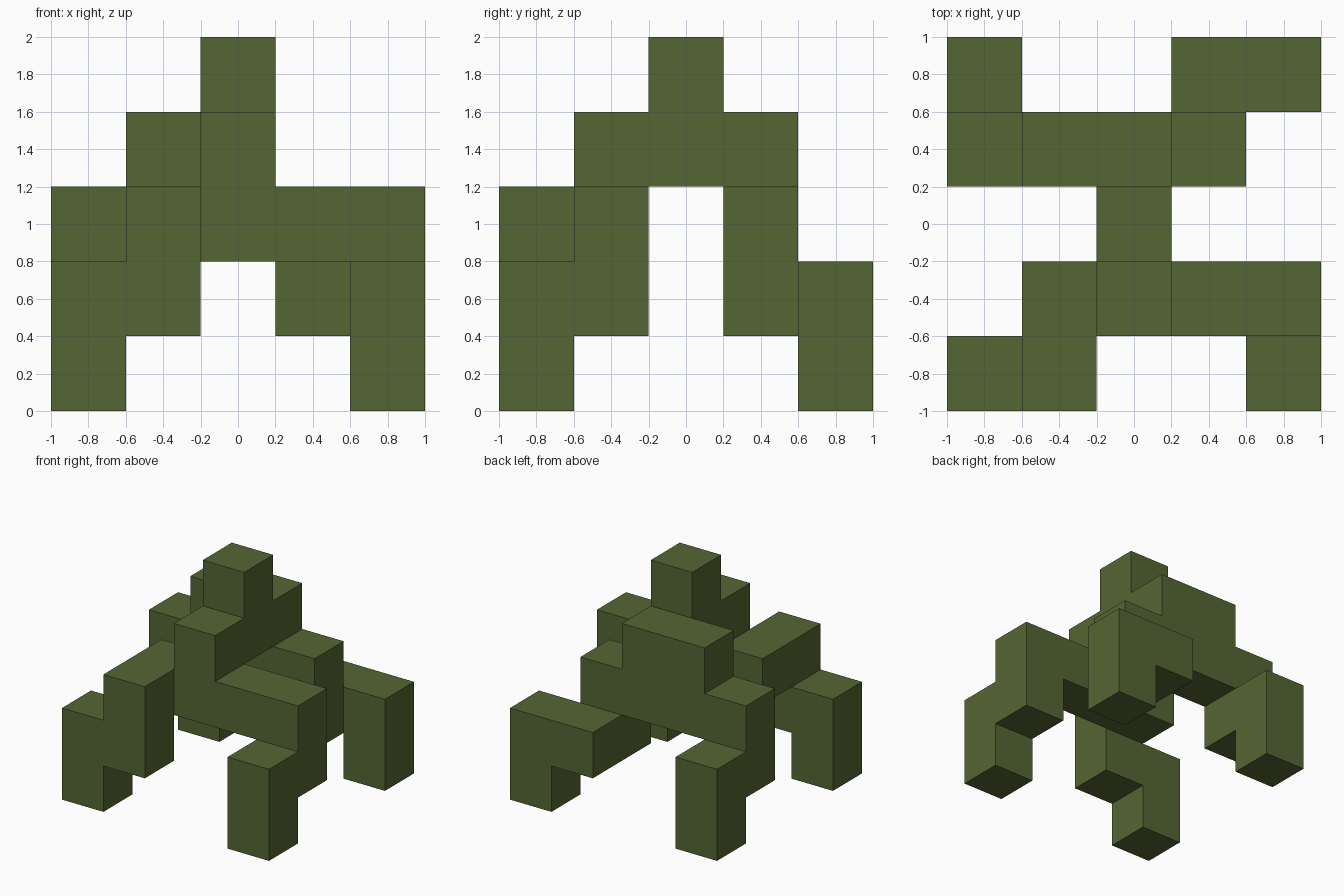
import bpy
import bmesh
from itertools import product
from mathutils import Vector

CELL = 0.4      # edge of one block
HALF = 2.5      # half the grid width, in blocks

old = bpy.data.objects.get("Cube")
if old:
    bpy.data.objects.remove(old, do_unlink=True)

green = bpy.data.materials.new("olive green")
green.use_nodes = True
colour = (0.091, 0.133, 0.033, 1)
green.diffuse_color = colour
shader = next(n for n in green.node_tree.nodes if n.type == "BSDF_PRINCIPLED")
shader.inputs["Base Color"].default_value = colour
shader.inputs["Roughness"].default_value = 0.8


def run(x, y, z):
    """Blocks filling inclusive ranges along x, y and z."""
    return set(product(*(range(a, b + 1) for a, b in (x, y, z))))


# Each part is one or more runs of blocks
parts = {
    "head": run((2, 2), (2, 2), (4, 4)),
    "spine": run((2, 2), (1, 3), (3, 3)),
    "back_hump": run((1, 1), (3, 3), (3, 3)),
    "front_beam": run((1, 4), (1, 1), (2, 2)),
    "back_beam": run((0, 3), (3, 3), (2, 2)),
    "front_left_leg": run((4, 4), (1, 1), (1, 1)) | run((4, 4), (0, 0), (0, 1)),
    "front_right_leg": run((1, 1), (0, 0), (1, 2)) | run((0, 0), (0, 0), (0, 1)),
    "back_left_leg": run((3, 3), (3, 4), (1, 1)) | run((4, 4), (4, 4), (0, 1)),
    "back_right_leg": run((0, 0), (3, 3), (1, 1)) | run((0, 0), (4, 4), (0, 1)),
}
filled = set().union(*parts.values())


def build(name, cells):
    """Skin the blocks, leaving out walls hidden against a neighbour."""
    bm = bmesh.new()
    for cell in cells:
        cube = bmesh.ops.create_cube(bm, size=CELL)
        centre = Vector((cell[0] + 0.5 - HALF, cell[1] + 0.5 - HALF, cell[2] + 0.5))
        faces = {f for v in cube["verts"] for f in v.link_faces}
        hidden = []
        for face in faces:
            face.normal_update()
            beside = tuple(c + round(n) for c, n in zip(cell, face.normal))
            if beside in filled:
                hidden.append(face)
        bmesh.ops.translate(bm, verts=cube["verts"], vec=centre * CELL)
        bmesh.ops.delete(bm, geom=hidden, context="FACES")
    # Weld the blocks and merge coplanar squares into whole flat faces
    bmesh.ops.remove_doubles(bm, verts=bm.verts[:], dist=0.001)
    bmesh.ops.dissolve_limit(bm, angle_limit=0.01, verts=bm.verts[:], edges=bm.edges[:])
    mesh = bpy.data.meshes.new(name)
    bm.to_mesh(mesh)
    bm.free()
    mesh.materials.append(green)
    bpy.context.scene.collection.objects.link(bpy.data.objects.new(name, mesh))


for part_name, part_cells in parts.items():
    build(part_name, part_cells)
